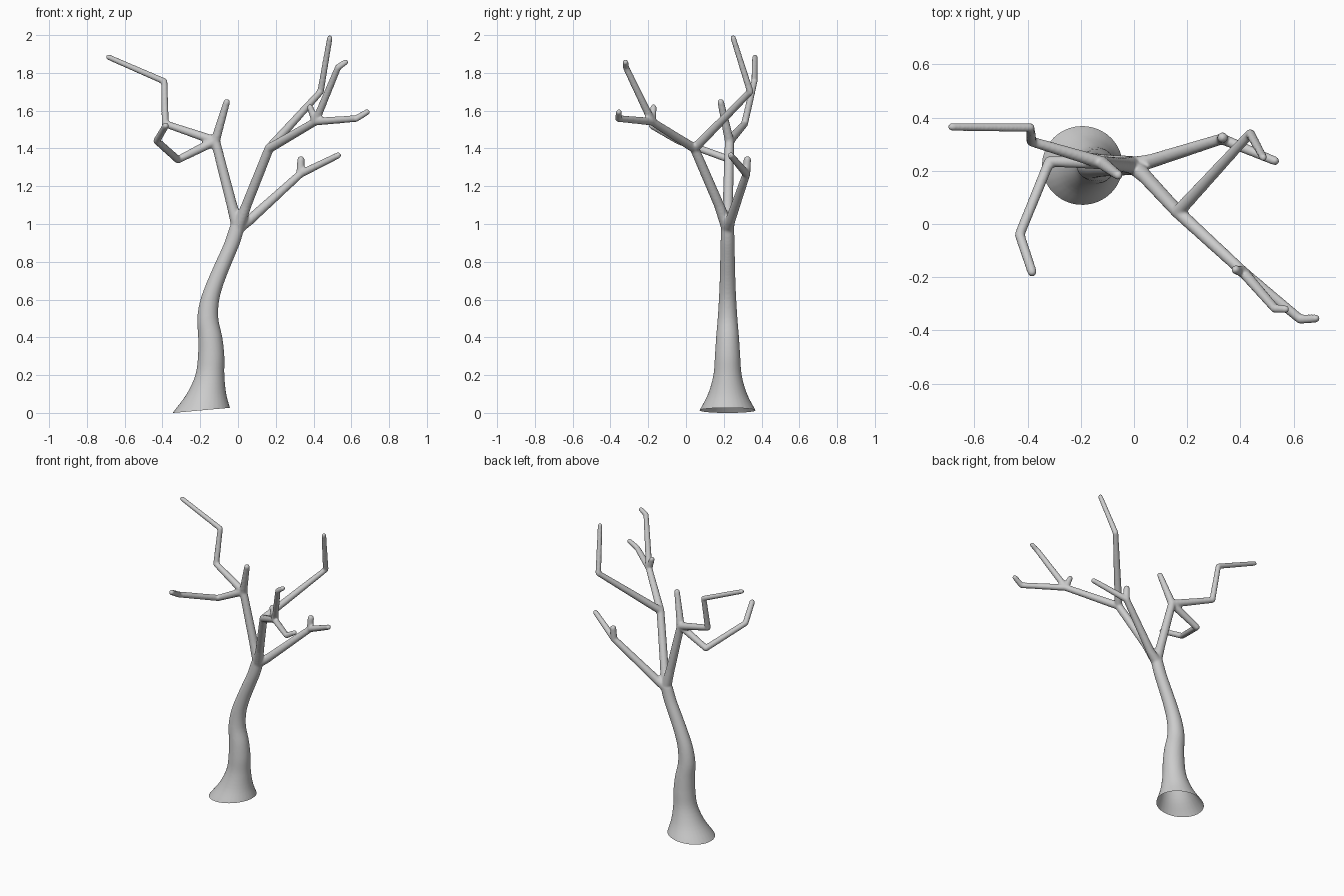
import bpy, bmesh, math
from mathutils import Vector, Matrix

if "Cube" in bpy.data.objects:
    bpy.data.objects.remove(bpy.data.objects["Cube"])

bm = bmesh.new()

# trunk: (z, centre x, radius) stations, smoothed by Catmull-Rom
ST = [(-.04, -.20, .175), (.015, -.187, .148), (.1, -.167, .105), (.2, -.149, .077),
      (.3, -.142, .070), (.4, -.147, .064), (.5, -.160, .056), (.6, -.149, .050),
      (.7, -.116, .046), (.8, -.074, .044), (.9, -.031, .042), (.99, -.003, .040)]
TY = .22
SIDES = 32


def spline(a, b, c, d, t):
    return .5 * (2*b + (c-a)*t + (2*a-5*b+4*c-d)*t*t + (3*b-a-3*c+d)*t**3)


pts = [Vector(s) for s in ST]
P = [pts[0]] + pts + [pts[-1]]
stations = [spline(*P[i:i+4], k/4) for i in range(len(pts)-1) for k in range(4)] + [pts[-1]]
rings = []
for z, x, r in stations:
    ry = r * (1 - .13*max(z, 0))
    rings.append([bm.verts.new((x + r*math.cos(a), TY + ry*math.sin(a), z))
                  for a in (2*math.pi*k/SIDES for k in range(SIDES))])
for lo, hi in zip(rings, rings[1:]):
    for k in range(SIDES):
        n = (k+1) % SIDES
        bm.faces.new((lo[k], lo[n], hi[n], hi[k]))
bm.faces.new(rings[0][::-1])
bm.faces.new(rings[-1])


# branches: tapered limbs with round joints; each point is (x, y, z, radius)
def limb(*path):
    for x, y, z, r in path:
        bmesh.ops.create_uvsphere(bm, u_segments=16, v_segments=10, radius=r + .001,
                                  matrix=Matrix.Translation((x, y, z)))
    for p, q in zip(path, path[1:]):
        a, b = Vector(p[:3]), Vector(q[:3])
        d = b - a
        m = Matrix.Translation((a+b)/2) @ d.to_track_quat('Z', 'Y').to_matrix().to_4x4()
        bmesh.ops.create_cone(bm, cap_ends=True, segments=16, radius1=p[3] + .001,
                              radius2=q[3] + .001, depth=d.length, matrix=m)


fork = (0, .22, .98, .033)
left = (-.12, .23, 1.44, .024)
mid = (.165, .045, 1.40, .024)
front = (.41, -.18, 1.542, .020)
right = (.33, .32, 1.265, .020)
# left limb and its three twigs
limb(fork, (-.035, .222, 1.11, .027), left, (-.06, .184, 1.645, .017))
limb(left, (-.385, .31, 1.53, .018), (-.39, .362, 1.755, .016), (-.685, .365, 1.883, .014))
limb(left, (-.318, .235, 1.34, .019), (-.43, -.04, 1.44, .018), (-.383, -.18, 1.52, .017))
# middle limb, forward and backward
limb(fork, (.045, .175, 1.10, .026), mid, front, (.625, -.358, 1.558, .017), (.683, -.355, 1.592, .015))
limb(front, (.53, -.318, 1.83, .016), (.57, -.32, 1.857, .014))
limb(front, (.382, -.172, 1.617, .016))
limb(mid, (.437, .34, 1.70, .017), (.486, .25, 1.985, .014))
# right limb
limb(fork, (.06, .235, 1.02, .026), right, (.53, .237, 1.363, .016))
limb(right, (.333, .325, 1.34, .019))

mesh = bpy.data.meshes.new("tree")
bm.to_mesh(mesh)
bm.free()
tree = bpy.data.objects.new("bare_tree", mesh)
bpy.context.collection.objects.link(tree)

# fuse everything into one skin and soften the joints
rem = tree.modifiers.new("fuse", 'REMESH')
rem.mode = 'VOXEL'
rem.voxel_size = .0065
sm = tree.modifiers.new("soften", 'SMOOTH')
sm.factor = .5
sm.iterations = 6
dg = bpy.context.evaluated_depsgraph_get()
fused = bpy.data.meshes.new_from_object(tree.evaluated_get(dg))
tree.modifiers.clear()
tree.data = fused

# open, slightly slanted foot
bm = bmesh.new()
bm.from_mesh(fused)
bmesh.ops.bisect_plane(bm, geom=bm.verts[:] + bm.edges[:] + bm.faces[:],
                       plane_co=(-.187, TY, .014), plane_no=(-.09, 0, 1), clear_inner=True)
for f in bm.faces:
    f.smooth = True
bm.to_mesh(fused)
bm.free()
